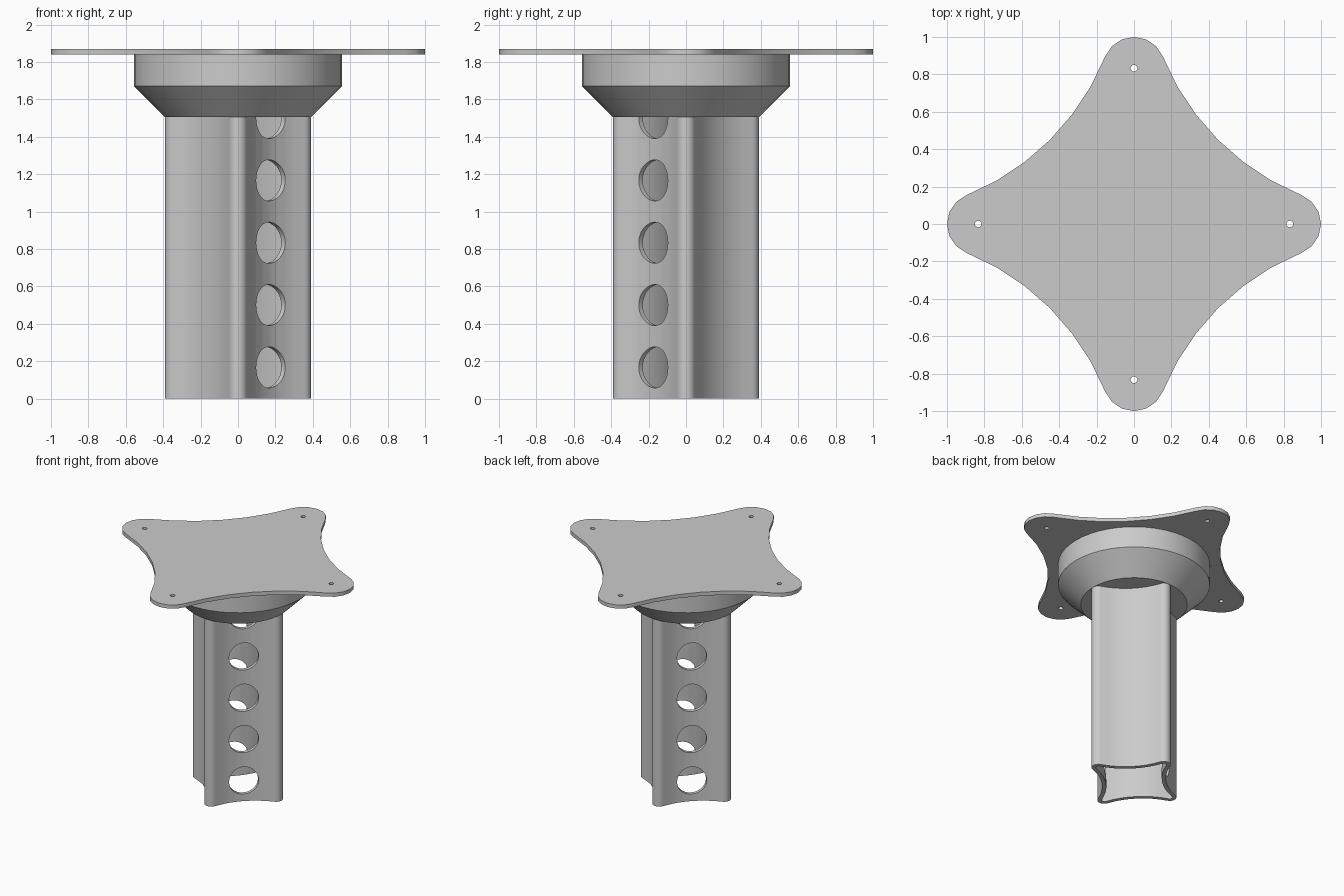
import bpy, bmesh
from math import pi, sin, cos, atan2, hypot, sqrt, radians
from mathutils import Matrix, Vector

if "Cube" in bpy.data.objects:
    bpy.data.objects.remove(bpy.data.objects["Cube"], do_unlink=True)

grey = bpy.data.materials.new("matte grey")
grey.use_nodes = True
COLOUR = (0.6, 0.6, 0.6, 1)
grey.diffuse_color = COLOUR
grey.node_tree.nodes["Principled BSDF"].inputs["Base Color"].default_value = COLOUR


def add_object(name, bm):
    bmesh.ops.recalc_face_normals(bm, faces=bm.faces)
    mesh = bpy.data.meshes.new(name)
    bm.to_mesh(mesh)
    bm.free()
    mesh.materials.append(grey)
    obj = bpy.data.objects.new(name, mesh)
    bpy.context.collection.objects.link(obj)
    return obj


def select(obj):
    bpy.ops.object.select_all(action="DESELECT")
    obj.select_set(True)
    bpy.context.view_layer.objects.active = obj


def star_outline(tip, radius, waist, tip_steps, side_steps):
    """Four round tips on the axes, joined by tangent concave arcs."""
    h, k = tip / sqrt(2), waist - radius
    d = (2 * h * h - k * k) / (2 * (h - k))
    c = d / sqrt(2)
    bend = d - waist
    swing = atan2(c, c - tip)
    start, end = atan2(-c, tip - c), atan2(tip - c, -c)
    end -= 2 * pi if end > start else 0
    quarter = []
    for i in range(tip_steps + 1):
        a = swing * (2 * i / tip_steps - 1)
        quarter.append(Vector((tip + radius * cos(a), radius * sin(a), 0)))
    for i in range(1, side_steps):
        a = start + (end - start) * i / side_steps
        quarter.append(Vector((c + bend * cos(a), c + bend * sin(a), 0)))
    return [Matrix.Rotation(q * pi / 2, 3, "Z") @ p for q in range(4) for p in quarter]


def loop_at(bm, outline, z):
    return [bm.verts.new((p.x, p.y, z)) for p in outline]


def bridge(bm, a, b):
    for i in range(len(a)):
        j = (i + 1) % len(a)
        bm.faces.new((a[i], a[j], b[j], b[i]))


def cut_cylinders(obj, radius, depth, segments, matrices):
    """Bore one round hole for each matrix."""
    bm = bmesh.new()
    for m in matrices:
        bmesh.ops.create_cone(bm, cap_ends=True, segments=segments, radius1=radius,
                              radius2=radius, depth=depth, matrix=m)
    cutter = add_object("hole_cutter", bm)
    cutter.hide_render = True
    mod = obj.modifiers.new("holes", "BOOLEAN")
    mod.operation, mod.solver, mod.object = "DIFFERENCE", "EXACT", cutter
    select(obj)
    bpy.ops.object.modifier_apply(modifier=mod.name)
    bpy.data.objects.remove(cutter, do_unlink=True)


def smooth(obj):
    select(obj)
    bpy.ops.object.shade_smooth_by_angle(angle=radians(30))


# Hollow column with concave sides, bored through one diagonal
WALL, COLLAR_Z = 0.03, 1.505
outer = star_outline(0.34, 0.05, 0.235, 8, 8)
inner = star_outline(0.34, 0.05 - WALL, 0.235 - WALL, 8, 8)
bm = bmesh.new()
loops = [loop_at(bm, o, z) for o, z in
         ((outer, 0), (outer, COLLAR_Z + 0.02), (inner, COLLAR_Z + 0.02), (inner, 0))]
for i in range(4):
    bridge(bm, loops[i], loops[(i + 1) % 4])
column = add_object("column", bm)
diagonal = Matrix.Rotation(pi / 4, 4, "Z") @ Matrix.Rotation(pi / 2, 4, "X")
cut_cylinders(column, 0.11, 2, 32,
              [Matrix.Translation((0, 0, (i + 0.5) / 3)) @ diagonal for i in range(5)])
smooth(column)

# Round collar that flares out from the column
bm = bmesh.new()
rings = []
for r, z in ((0.39, COLLAR_Z), (0.555, 1.67), (0.555, 1.845)):
    circle = [Vector((r * cos(a * pi / 24), r * sin(a * pi / 24), 0)) for a in range(48)]
    rings.append(loop_at(bm, circle, z))
bridge(bm, rings[0], rings[1])
bridge(bm, rings[1], rings[2])
bm.faces.new(rings[0])
bm.faces.new(rings[2])
smooth(add_object("collar", bm))

# Four-pointed top plate with a screw hole in each tip
TIP = 5 / 6
outline = star_outline(TIP, 1 - TIP, 0.636, 6, 6)
bm = bmesh.new()
low, high = loop_at(bm, outline, 1.84), loop_at(bm, outline, 1.87)
bridge(bm, low, high)
bm.faces.new(low)
bm.faces.new(high)
plate = add_object("top_plate", bm)
cut_cylinders(plate, 0.018, 0.2, 16,
              [Matrix.Rotation(q * pi / 2, 4, "Z") @ Matrix.Translation((TIP, 0, 1.855))
               for q in range(4)])
smooth(plate)
